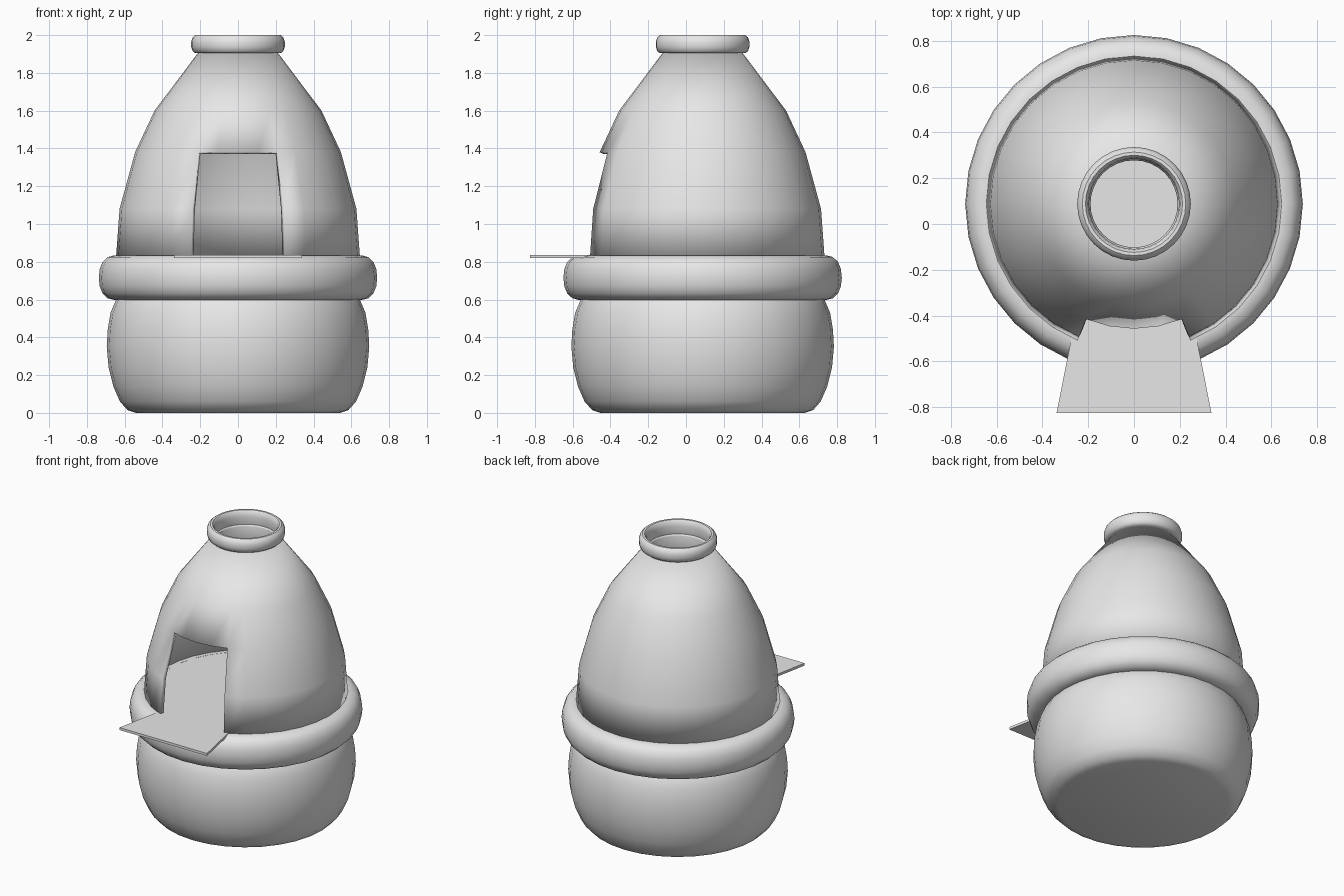
import bpy, bmesh, math

if "Cube" in bpy.data.objects:
    bpy.data.objects.remove(bpy.data.objects["Cube"])

SEG = 32          # sides around every turned part
CY = 0.088        # turning axis sits slightly behind the centre

clay = bpy.data.materials.new("grey clay")
clay.diffuse_color = (0.8, 0.8, 0.8, 1)
clay.use_nodes = True
clay.node_tree.nodes["Principled BSDF"].inputs["Base Color"].default_value = clay.diffuse_color


def finish(name, bm, angle=40):
    bmesh.ops.recalc_face_normals(bm, faces=bm.faces)
    me = bpy.data.meshes.new(name)
    bm.to_mesh(me)
    bm.free()
    ob = bpy.data.objects.new(name, me)
    bpy.context.collection.objects.link(ob)
    me.materials.append(clay)
    bpy.ops.object.select_all(action='DESELECT')
    ob.select_set(True)
    bpy.context.view_layer.objects.active = ob
    bpy.ops.object.shade_smooth_by_angle(angle=math.radians(angle))
    return ob


def lathe(name, profile, skip=lambda row, col: False, closed=False, cap=None, angle=40):
    """Turn (radius, z) points around the axis; column 0 starts at the front."""
    bm = bmesh.new()
    rings = []
    for r, z in profile:
        ring = []
        for i in range(SEG):
            a = 2 * math.pi * i / SEG - math.pi / 2
            ring.append(bm.verts.new((r * math.cos(a), CY + r * math.sin(a), z)))
        rings.append(ring)
    n = len(rings)
    for row in range(n if closed else n - 1):
        lo, hi = rings[row], rings[(row + 1) % n]
        for i in range(SEG):
            if not skip(row, i):
                j = (i + 1) % SEG
                bm.faces.new((lo[i], lo[j], hi[j], hi[i]))
    if cap is not None:
        bm.faces.new(rings[cap])
    return finish(name, bm, angle)


# Rounded base with a flat underside
lathe("base", [(0.54, 0), (0.585, 0.015), (0.625, 0.06), (0.66, 0.14), (0.685, 0.24),
               (0.695, 0.35), (0.69, 0.44), (0.675, 0.53), (0.645, 0.6), (0.61, 0.64)], cap=0)

# Thick rounded belt
lathe("belt", [(0.59, 0.598), (0.655, 0.598), (0.69, 0.607), (0.717, 0.633), (0.732, 0.67),
               (0.737, 0.716), (0.732, 0.762), (0.717, 0.799), (0.69, 0.825),
               (0.655, 0.834), (0.59, 0.834)], closed=True)

# Floor of the chamber
lathe("chamber_floor", [(0.6, 0.82), (0.6, 0.833)], cap=1)

# Domed shell: the two lower rows are open across four front columns
dome = lathe("dome", [(0.645, 0.832), (0.627, 1.08), (0.545, 1.38), (0.442, 1.6), (0.21, 1.908)],
             skip=lambda row, col: row < 2 and (col < 2 or col >= SEG - 2))
wall = dome.modifiers.new("wall", 'SOLIDIFY')
wall.thickness = 0.025
wall.offset = -1

# Collar around the chimney hole
lathe("chimney_collar", [(0.2, 1.904), (0.226, 1.904), (0.24, 1.915), (0.248, 1.938),
                         (0.248, 1.966), (0.24, 1.988), (0.226, 2.0), (0.212, 2.0),
                         (0.202, 1.988), (0.197, 1.96), (0.197, 1.92)], closed=True)

# Flared shelf in front of the opening
bm = bmesh.new()
plan = [(-0.338, -0.825), (0.338, -0.825), (0.25, -0.38), (-0.25, -0.38)]
top = bm.faces.new([bm.verts.new((x, y, 0.837)) for x, y in plan])
ext = bmesh.ops.extrude_face_region(bm, geom=[top])
for v in (g for g in ext["geom"] if isinstance(g, bmesh.types.BMVert)):
    v.co.z = 0.82
if not top.is_valid or len(bm.faces) < 6:
    bm.faces.new([v for v in bm.verts if v.co.z > 0.83])
finish("shelf", bm, 30)
